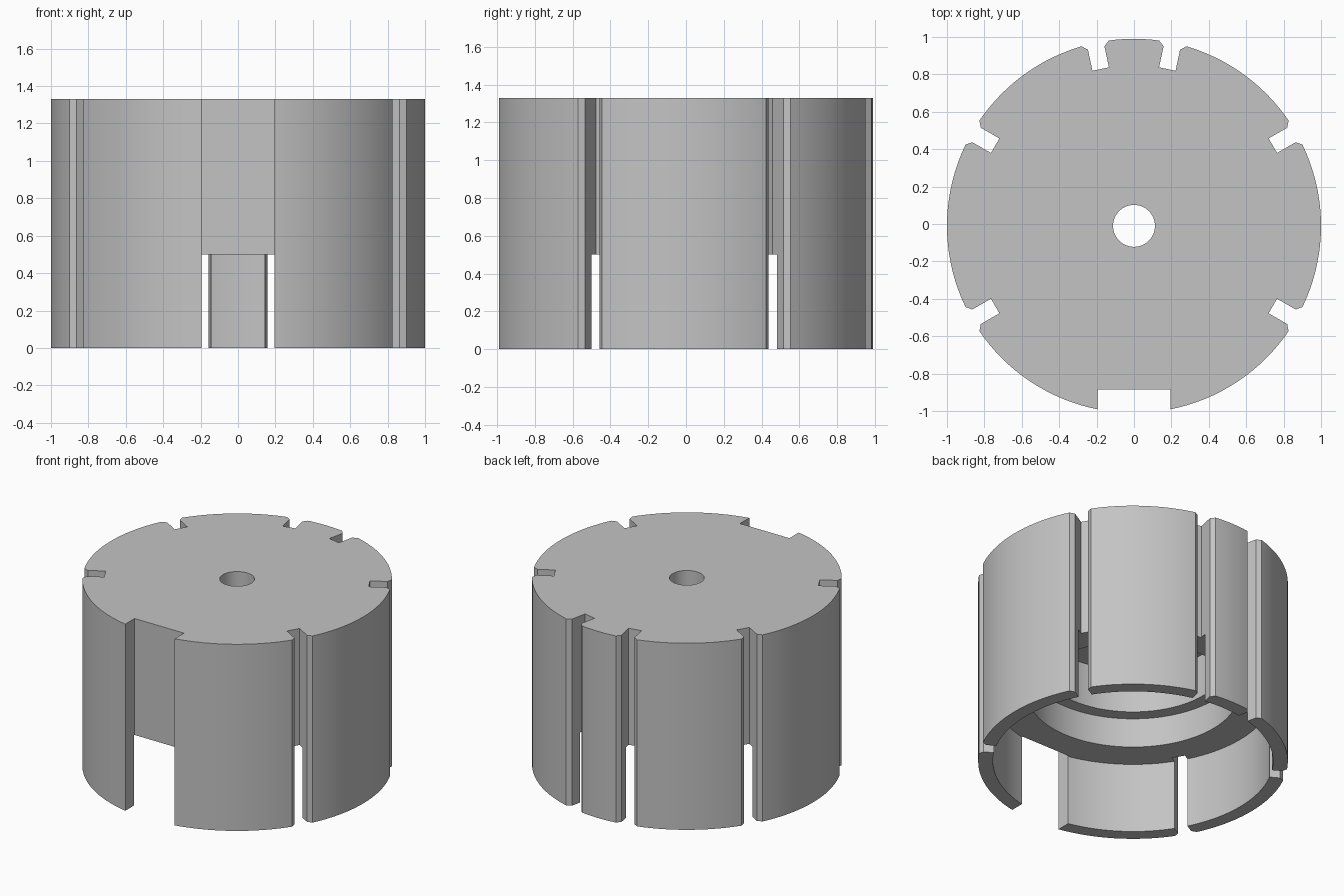
import bpy, bmesh, math
from mathutils import Matrix

cube = bpy.data.objects.get("Cube")
if cube:
    bpy.data.objects.remove(cube, do_unlink=True)

HEIGHT = 1.33
CENTRE_Y = -0.01
SEGMENTS = 128

grey = bpy.data.materials.new("plain_grey")
grey.use_nodes = True
grey.diffuse_color = (0.55, 0.55, 0.55, 1)
grey.node_tree.nodes["Principled BSDF"].inputs["Base Color"].default_value = grey.diffuse_color


def add_object(name, bm):
    bmesh.ops.recalc_face_normals(bm, faces=bm.faces[:])
    mesh = bpy.data.meshes.new(name)
    bm.to_mesh(mesh)
    bm.free()
    mesh.materials.append(grey)
    obj = bpy.data.objects.new(name, mesh)
    bpy.context.collection.objects.link(obj)
    obj.location.y = CENTRE_Y
    return obj


def lathe(name, profile):
    """Revolve a closed (radius, z) profile around the z axis."""
    bm = bmesh.new()
    rings = []
    for i in range(SEGMENTS):
        a = math.tau * i / SEGMENTS
        rings.append([bm.verts.new((r * math.cos(a), r * math.sin(a), z)) for r, z in profile])
    n = len(profile)
    for i, ring in enumerate(rings):
        after = rings[(i + 1) % SEGMENTS]
        for j in range(n):
            k = (j + 1) % n
            bm.faces.new((ring[j], after[j], after[k], ring[k]))
    return add_object(name, bm)


def add_prism(bm, outline, angle):
    """Tall prism that cuts the full height, turned around the z axis."""
    turn = Matrix.Rotation(math.radians(angle), 3, "Z")
    face = bm.faces.new([bm.verts.new(turn @ Matrix.Translation((0, 0, -0.1)).to_3x3() @ p)
                         for p in outline])
    made = bmesh.ops.extrude_face_region(bm, geom=[face])["geom"]
    top = [v for v in made if isinstance(v, bmesh.types.BMVert)]
    bmesh.ops.translate(bm, verts=top, vec=(0, 0, HEIGHT + 0.2))


def points(pairs):
    from mathutils import Vector
    return [Vector((x, y, -0.1)) for x, y in pairs]


# Stepped hollow drum with a shaft hole through the top
SKIRT, BORE, CORE, HOLE = 0.905, 0.68, 0.59, 0.112
drum = lathe("slotted_drum", [
    (1, 0), (1, HEIGHT), (HOLE, HEIGHT), (HOLE, 1.02), (CORE, 1.02),
    (CORE, 0.71), (BORE, 0.71), (BORE, 0.5), (SKIRT, 0.5), (SKIRT, 0)])

# Slots with flared mouths, and the wide flat notch at the front
half, flare = 0.045, 0.074
slot = [(0.857, half), (0.857, -half), (0.972, -half), (0.997, -flare),
        (1.1, -flare), (1.1, flare), (0.997, flare), (0.972, half)]
notch = [(0.876, 0.195), (0.876, -0.195), (1.1, -0.195), (1.1, 0.195)]
bm = bmesh.new()
for angle in (-30, 30, 78, 102, 150, 210):
    add_prism(bm, points(slot), angle)
add_prism(bm, points(notch), -90)
cutter = add_object("slot_cutter", bm)
cutter.hide_render = True
cutter.hide_set(True)

cut = drum.modifiers.new("slots", "BOOLEAN")
cut.operation = "DIFFERENCE"
cut.solver = "EXACT"
cut.object = cutter
bpy.ops.object.select_all(action="DESELECT")
bpy.context.view_layer.objects.active = drum
drum.select_set(True)
bpy.ops.object.modifier_apply(modifier=cut.name)
bpy.data.objects.remove(cutter, do_unlink=True)

# Smooth round walls, crisp edges
bpy.ops.object.shade_smooth_by_angle(angle=math.radians(25))
